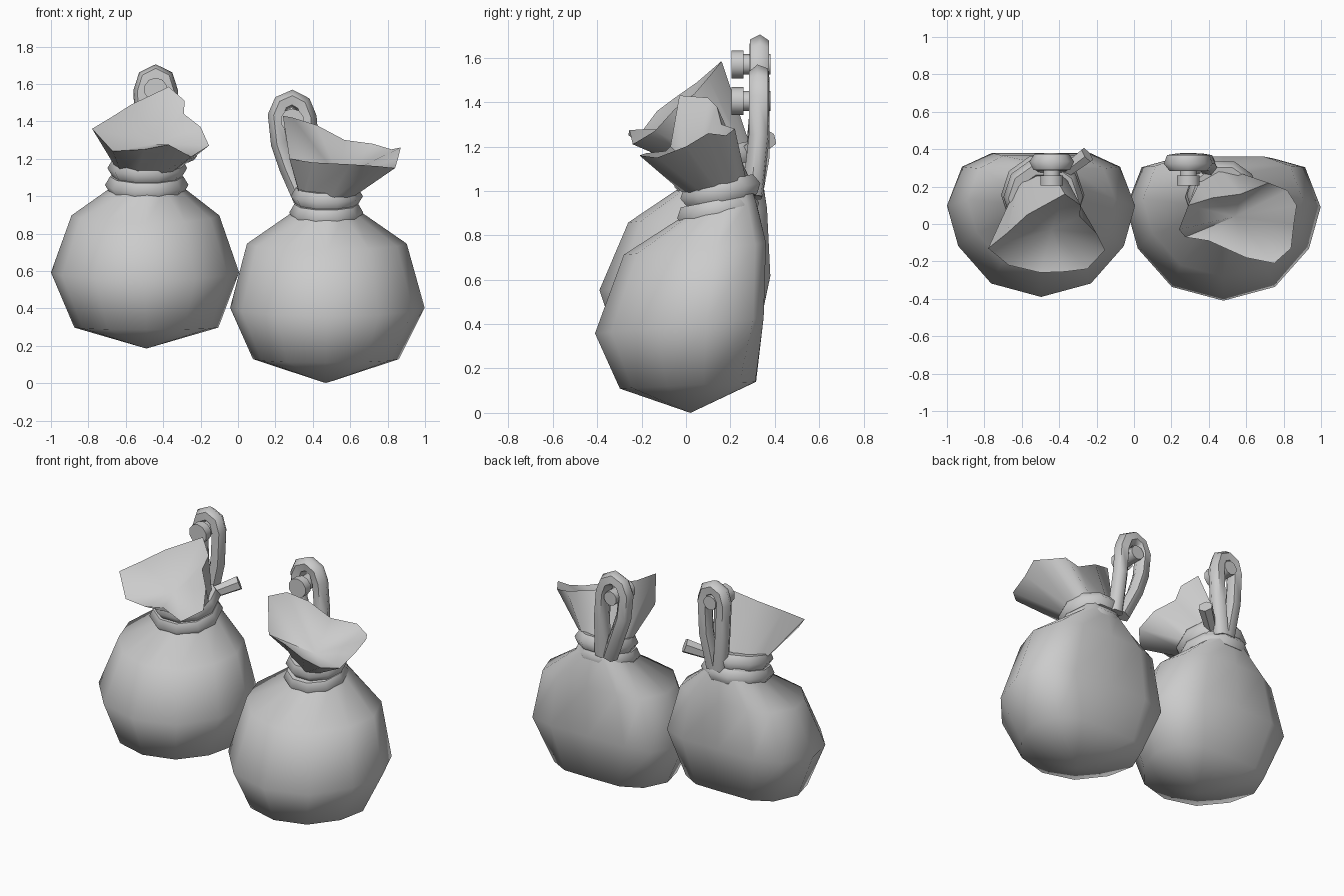
import bpy, bmesh, math
from mathutils import Vector, Matrix

if "Cube" in bpy.data.objects:
    bpy.data.objects.remove(bpy.data.objects["Cube"])

TILT = math.radians(11)
# half cross-section of a sack from front to flattened back (mirrored)
HALF = [(0, -1), (0.53, -0.82), (0.88, -0.32), (1, 0.22), (0.84, 0.74), (0.52, 0.97), (0, 0.98)]
SECTION = HALF + [(-x, y) for x, y in HALF[-2:0:-1]]


def finish(ob, angle):
    bpy.ops.object.select_all(action='DESELECT')
    ob.select_set(True)
    bpy.context.view_layer.objects.active = ob
    bpy.ops.object.shade_smooth_by_angle(angle=math.radians(angle))


def make(name, bm, angle=60):
    bmesh.ops.recalc_face_normals(bm, faces=bm.faces)
    me = bpy.data.meshes.new(name)
    bm.to_mesh(me)
    bm.free()
    ob = bpy.data.objects.new(name, me)
    bpy.context.collection.objects.link(ob)
    finish(ob, angle)
    return ob


def bridge(bm, a, b):
    n = len(a)
    for i in range(n):
        j = (i + 1) % n
        bm.faces.new((a[i], a[j], b[j], b[i]))


def fan(bm, centre, ring):
    v = bm.verts.new(centre)
    for i in range(len(ring)):
        bm.faces.new((v, ring[(i + 1) % len(ring)], ring[i]))


def body(name, tip, rings):
    # rings: centre x, y, z, x radius, y radius, flat back limit, slope
    bm = bmesh.new()
    prev = None
    for cx, cy, cz, rx, ry, back, slope in rings:
        ring = []
        for sx, sy in SECTION:
            dy = ry * sy
            ring.append(bm.verts.new((cx + rx * sx, min(cy + dy, back), cz + slope * dy)))
        if prev:
            bridge(bm, prev, ring)
        else:
            fan(bm, tip, ring)
        prev = ring
    bm.faces.new(prev)
    make(name, bm)


def mouth(name, base, radius, rim, dip):
    # flared, wavy cloth above the tie, gathered to a shallow dip inside
    bm = bmesh.new()
    c = sum((Vector(p) for p in rim), Vector()) / len(rim)
    low, top = [], []
    for p in rim:
        p = Vector(p)
        t = math.atan2(p.y - c.y, p.x - c.x)
        d = Vector((math.cos(t), math.sin(t), 0.2 * math.sin(t)))
        low.append(bm.verts.new(Vector(base) + d * radius))
        top.append(bm.verts.new(p))
    bridge(bm, low, top)
    fan(bm, dip, top)
    make(name, bm)


def ring_rope(name, centre, R, r=0.053, n=10, m=6):
    bm = bmesh.new()
    rot = Matrix.Rotation(TILT, 3, 'X')
    rows = []
    for i in range(n):
        t = 2 * math.pi * i / n
        row = []
        for k in range(m):
            a = 2 * math.pi * k / m
            d = R + r * math.cos(a)
            p = rot @ Vector((d * math.cos(t), d * math.sin(t), r * math.sin(a)))
            row.append(bm.verts.new(p + Vector(centre)))
        rows.append(row)
    for i in range(n):
        bridge(bm, rows[i], rows[(i + 1) % n])
    make(name, bm)


def hanging_loop(name, pts):
    cu = bpy.data.curves.new(name, 'CURVE')
    cu.dimensions = '3D'
    cu.bevel_depth = 0.05
    cu.bevel_resolution = 1
    cu.use_fill_caps = True
    sp = cu.splines.new('POLY')
    sp.points.add(len(pts) - 1)
    for q, p in zip(sp.points, pts):
        q.co = (*p, 1)
    ob = bpy.data.objects.new(name, cu)
    bpy.context.collection.objects.link(ob)
    bpy.ops.object.select_all(action='DESELECT')
    ob.select_set(True)
    bpy.context.view_layer.objects.active = ob
    bpy.ops.object.convert(target='MESH')
    finish(bpy.context.object, 60)


def rod(name, a, b, r1, r2, n=10):
    a, b = Vector(a), Vector(b)
    bm = bmesh.new()
    bmesh.ops.create_cone(bm, cap_ends=True, segments=n, radius1=r1, radius2=r2, depth=(b - a).length)
    bm.transform(Matrix.Translation((a + b) / 2) @ (b - a).to_track_quat('Z', 'Y').to_matrix().to_4x4())
    make(name, bm, 40)


def peg(name, x, z):
    rod(name + "_head", (x, 0.205, z), (x, 0.26, z), 0.063, 0.063)
    rod(name + "_shaft", (x, 0.26, z), (x, 0.38, z), 0.046, 0.046)


# left sack
body("left_sack_body", (-0.49, 0.02, 0.185), [
    (-0.49, 0.01, 0.295, 0.385, 0.31, 0.33, 0.03),
    (-0.497, 0.01, 0.585, 0.503, 0.40, 0.38, 0.08),
    (-0.495, 0.06, 0.89, 0.395, 0.32, 0.365, 0.1),
    (-0.485, 0.165, 1.05, 0.18, 0.18, 0.36, 0.15),
    (-0.485, 0.15, 1.17, 0.15, 0.15, 0.36, 0.15)])
mouth("left_sack_mouth", (-0.485, 0.145, 1.14), 0.16, [
    (-0.50, -0.26, 1.25), (-0.37, -0.255, 1.275), (-0.25, -0.24, 1.21), (-0.155, -0.14, 1.27),
    (-0.20, -0.05, 1.37), (-0.29, 0.04, 1.44), (-0.285, 0.10, 1.51), (-0.37, 0.16, 1.585),
    (-0.57, 0.05, 1.49), (-0.68, -0.05, 1.42), (-0.78, -0.13, 1.36), (-0.67, -0.22, 1.24)],
    (-0.44, -0.03, 1.28))
ring_rope("left_tie_lower", (-0.488, 0.155, 1.06), 0.17)
ring_rope("left_tie_upper", (-0.485, 0.145, 1.15), 0.16)
hanging_loop("left_hanging_loop", [
    (-0.47, 0.31, 1.12), (-0.50, 0.33, 1.35), (-0.51, 0.33, 1.56), (-0.49, 0.33, 1.63), (-0.44, 0.33, 1.655),
    (-0.39, 0.33, 1.63), (-0.37, 0.33, 1.56), (-0.38, 0.33, 1.35), (-0.42, 0.31, 1.12)])
peg("left_peg", -0.44, 1.57)
rod("left_rope_end", (-0.38, 0.27, 1.17), (-0.25, 0.37, 1.235), 0.036, 0.046, 6)

# right sack
body("right_sack_body", (0.47, 0.02, 0.0), [
    (0.47, 0.012, 0.125, 0.39, 0.31, 0.32, 0.05),
    (0.478, 0.0, 0.395, 0.52, 0.41, 0.35, 0.09),
    (0.475, 0.06, 0.74, 0.427, 0.34, 0.36, 0.08),
    (0.475, 0.155, 0.92, 0.165, 0.165, 0.35, 0.2),
    (0.475, 0.155, 1.03, 0.13, 0.13, 0.35, 0.2)])
mouth("right_sack_mouth", (0.475, 0.155, 1.0), 0.145, [
    (0.60, -0.18, 1.17), (0.75, -0.21, 1.16), (0.84, -0.13, 1.15), (0.855, 0.0, 1.20),
    (0.87, 0.10, 1.26), (0.82, 0.18, 1.25), (0.72, 0.22, 1.28), (0.57, 0.16, 1.30),
    (0.42, 0.14, 1.38), (0.29, 0.10, 1.42), (0.24, -0.03, 1.43), (0.275, -0.07, 1.20), (0.40, -0.09, 1.18)],
    (0.54, 0.04, 1.10))
ring_rope("right_tie_lower", (0.472, 0.145, 0.912), 0.145)
ring_rope("right_tie_upper", (0.475, 0.155, 1.0), 0.14)
hanging_loop("right_hanging_loop", [
    (0.345, 0.30, 0.98), (0.27, 0.33, 1.15), (0.225, 0.33, 1.28), (0.208, 0.33, 1.43), (0.235, 0.33, 1.495),
    (0.29, 0.33, 1.52), (0.345, 0.33, 1.49), (0.372, 0.33, 1.42), (0.385, 0.33, 1.25), (0.40, 0.30, 0.98)])
peg("right_peg", 0.29, 1.405)
